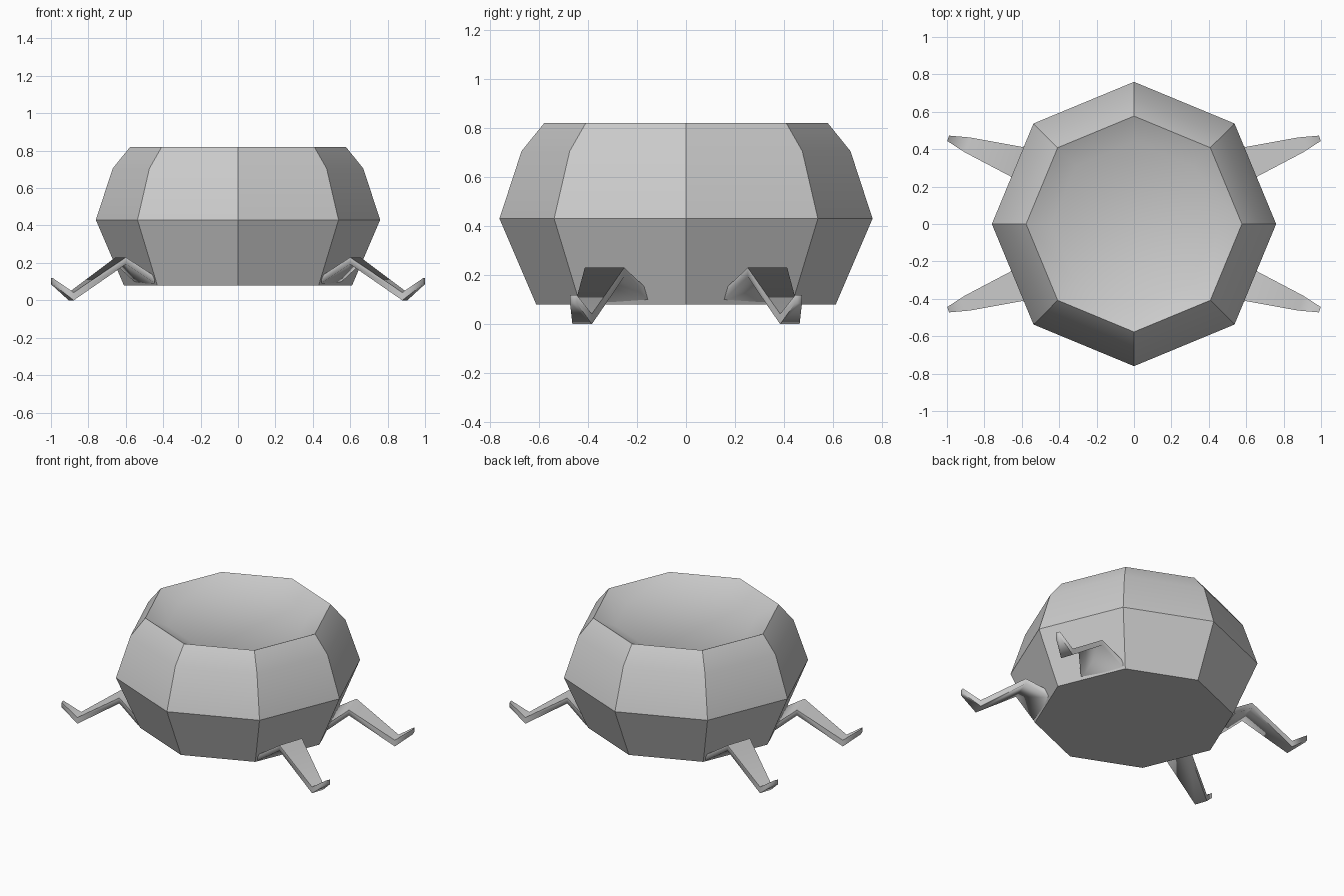
import bpy, bmesh, math
from mathutils import Vector

if "Cube" in bpy.data.objects:
    bpy.data.objects.remove(bpy.data.objects["Cube"])


def finish(name, bm, angle):
    bmesh.ops.recalc_face_normals(bm, faces=bm.faces)
    me = bpy.data.meshes.new(name)
    bm.to_mesh(me)
    bm.free()
    ob = bpy.data.objects.new(name, me)
    bpy.context.collection.objects.link(ob)
    bpy.ops.object.select_all(action='DESELECT')
    ob.select_set(True)
    bpy.context.view_layer.objects.active = ob
    bpy.ops.object.shade_smooth_by_angle(angle=math.radians(angle))
    return ob


def loft(bm, rings):
    # Bridge successive closed rings and cap both ends
    rows = [[bm.verts.new(p) for p in r] for r in rings]
    n = len(rows[0])
    for a, b in zip(rows, rows[1:]):
        for i in range(n):
            j = (i + 1) % n
            bm.faces.new((a[i], a[j], b[j], b[i]))
    bm.faces.new(rows[0])
    bm.faces.new(rows[-1])


# Octagonal body with a dished top: (radius, z)
profile = [(0.61, 0.08), (0.76, 0.43), (0.67, 0.705), (0.577, 0.82), (0.44, 0.755)]
bm = bmesh.new()
loft(bm, [[(r * math.cos(i * math.pi / 4), r * math.sin(i * math.pi / 4), z)
           for i in range(8)] for r, z in profile])
finish("body", bm, 35)

# Tapered bent legs: (distance from knee, top z, bottom z, half width)
sections = [(-0.14, 0.13, 0.09, 0.15), (0.0, 0.23, 0.193, 0.085),
            (0.28, 0.042, 0.0, 0.042), (0.388, 0.118, 0.085, 0.015)]


def leg(name, sx, sy):
    a = math.radians(19)
    along = Vector((math.cos(a), math.sin(a), 0))
    side = Vector((-math.sin(a), math.cos(a), 0))
    knee = Vector((0.627, 0.332, 0))
    rings = []
    for u, top, bot, w in sections:
        ring = []
        for s, z in ((-w, bot), (w, bot), (w, top), (-w, top)):
            p = knee + along * u + side * s
            ring.append((p.x * sx, p.y * sy, z))
        rings.append(ring)
    bm = bmesh.new()
    loft(bm, rings)
    finish(name, bm, 80)


for sy, fb in ((-1, "front"), (1, "back")):
    for sx, lr in ((-1, "left"), (1, "right")):
        leg(f"{fb}_{lr}_leg", sx, sy)
